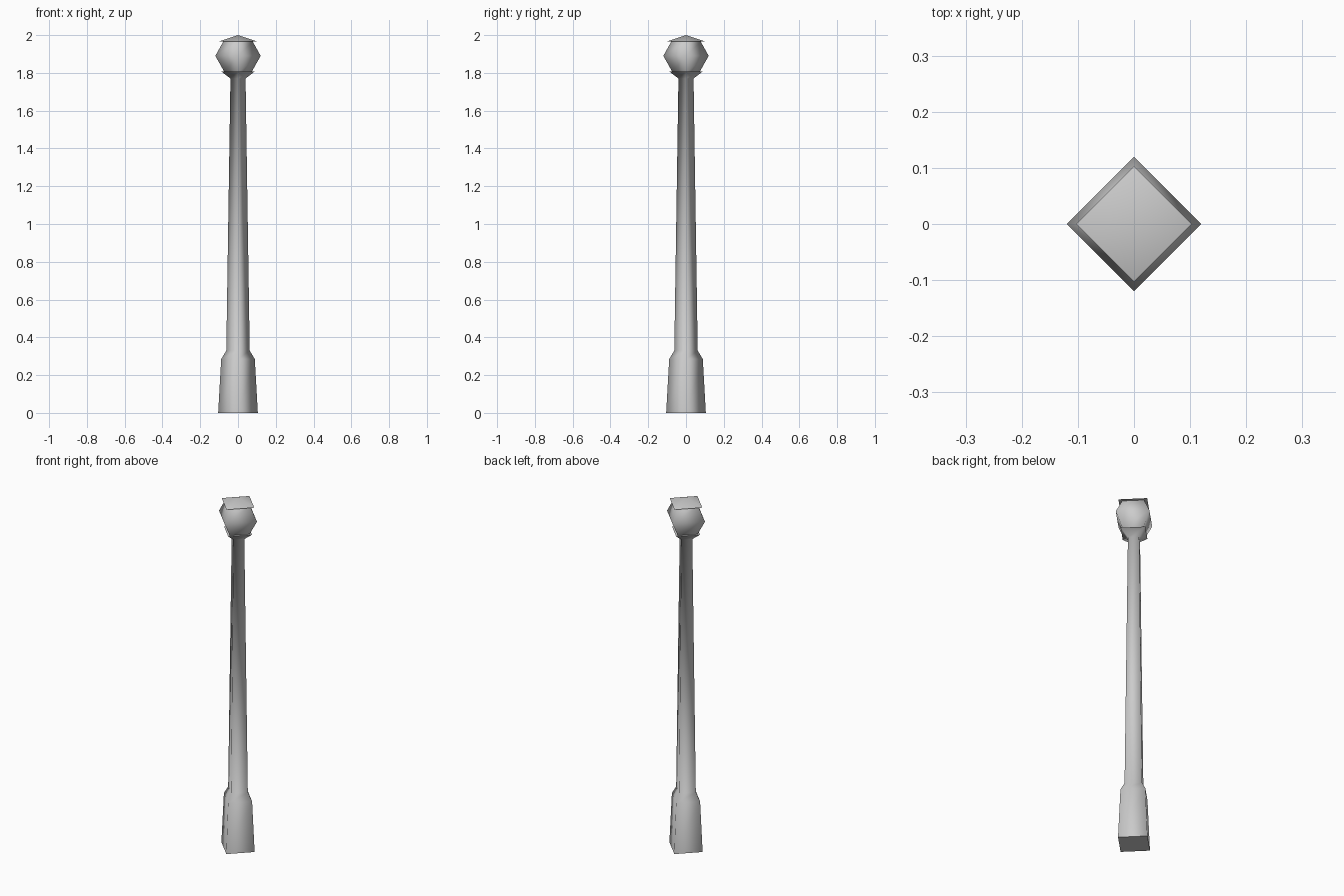
import bpy
import bmesh
from math import cos, sin, pi

cube = bpy.data.objects.get("Cube")
if cube:
    bpy.data.objects.remove(cube, do_unlink=True)

SIDES = 4

grey = bpy.data.materials.new("light_grey")
grey.use_nodes = True
colour = (0.6, 0.6, 0.6, 1)
grey.diffuse_color = colour
grey.node_tree.nodes["Principled BSDF"].inputs["Base Color"].default_value = colour


def turned_part(name, profile):
    """Turn (radius, height) points into a closed, smooth four-sided solid."""
    bm = bmesh.new()
    rings = []
    for radius, z in profile:
        if radius == 0:
            rings.append([bm.verts.new((0, 0, z))] * SIDES)
        else:
            angles = [2 * pi * i / SIDES for i in range(SIDES)]
            rings.append([bm.verts.new((radius * cos(a), radius * sin(a), z)) for a in angles])
    for low, high in zip(rings, rings[1:]):
        for i in range(SIDES):
            j = (i + 1) % SIDES
            corners = [low[i], low[j], high[j], high[i]]
            face = bm.faces.new(list(dict.fromkeys(corners)))
            face.smooth = True
    # Flat end faces keep crisp rims
    bm.faces.new(rings[0][::-1])
    if profile[-1][0] > 0:
        bm.faces.new(rings[-1])
    bmesh.ops.recalc_face_normals(bm, faces=bm.faces)
    mesh = bpy.data.meshes.new(name)
    bm.to_mesh(mesh)
    bm.free()
    mesh.materials.append(grey)
    obj = bpy.data.objects.new(name, mesh)
    bpy.context.collection.objects.link(obj)
    return obj


# Post: flared foot, tapering shaft and collar under the lantern
turned_part("post", [(0.105, 0), (0.089, 0.285), (0.062, 0.33),
                     (0.04, 1.77), (0.088, 1.807)])

# Lantern: faceted globe widest at the middle
turned_part("lantern", [(0.072, 1.805), (0.12, 1.89), (0.078, 1.966)])

# Cap: low pyramid overhanging the lantern
turned_part("cap", [(0.103, 1.966), (0, 2.0)])
